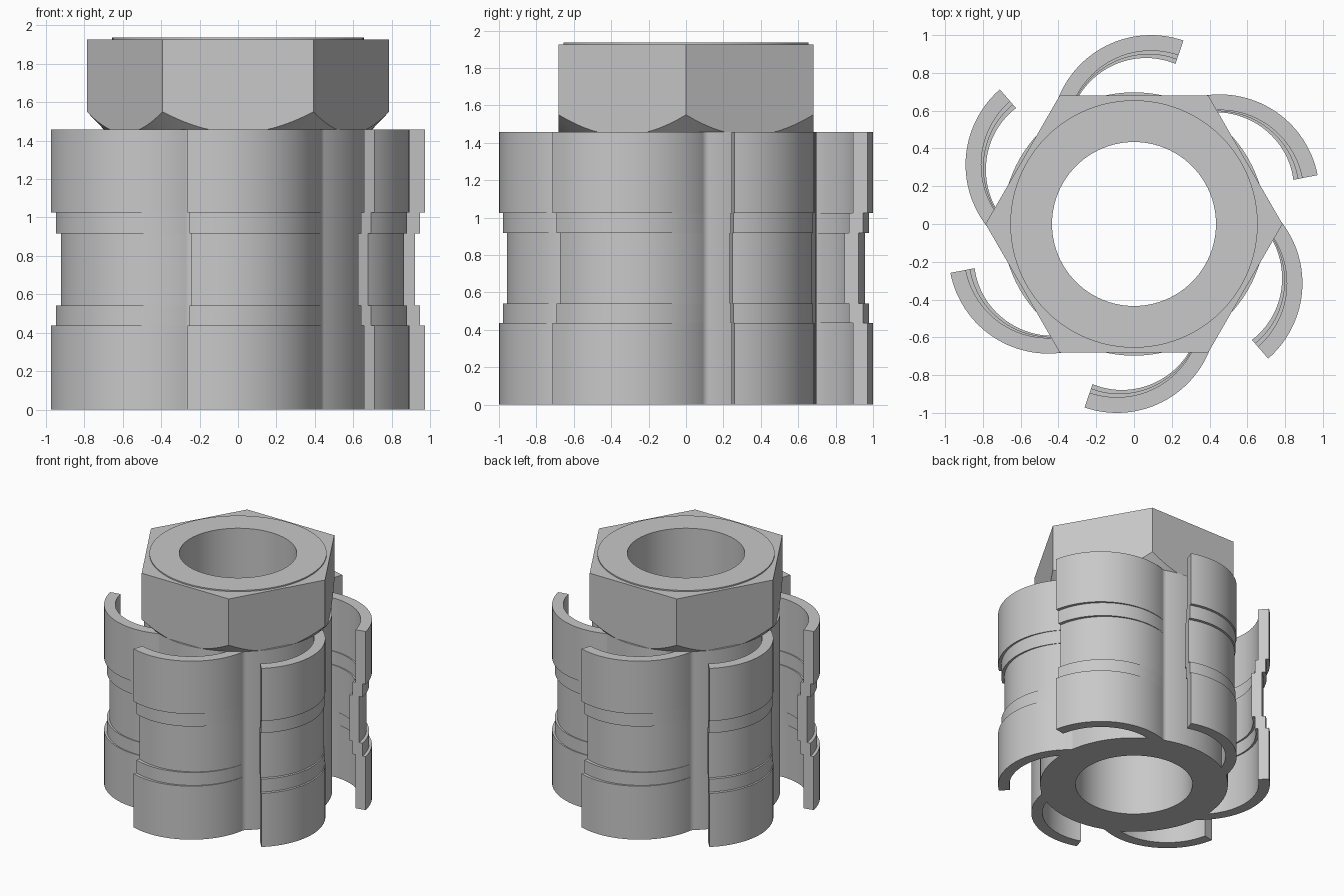
import bpy, bmesh, math
from math import cos, sin, radians, pi
from mathutils import Matrix, Vector

cube = bpy.data.objects.get("Cube")
if cube:
    bpy.data.objects.remove(cube, do_unlink=True)

# Single plain metal colour
metal = bpy.data.materials.new("plain grey metal")
metal.use_nodes = True
grey = (0.58, 0.58, 0.58, 1)
metal.diffuse_color = grey
metal.node_tree.nodes["Principled BSDF"].inputs["Base Color"].default_value = grey


def finish(bm, name, smooth=True):
    bmesh.ops.recalc_face_normals(bm, faces=bm.faces)
    mesh = bpy.data.meshes.new(name)
    bm.to_mesh(mesh)
    bm.free()
    mesh.materials.append(metal)
    obj = bpy.data.objects.new(name, mesh)
    bpy.context.collection.objects.link(obj)
    if smooth:
        smooth_object(obj)
    return obj


def smooth_object(obj):
    bpy.ops.object.select_all(action='DESELECT')
    obj.select_set(True)
    bpy.context.view_layer.objects.active = obj
    bpy.ops.object.shade_smooth_by_angle(angle=radians(25))


def lathe(name, profile, steps=96, smooth=True):
    """Revolve a closed (radius, height) profile into a ring."""
    bm = bmesh.new()
    rings = [[bm.verts.new((r * cos(2 * pi * i / steps), r * sin(2 * pi * i / steps), z))
              for r, z in profile] for i in range(steps)]
    count = len(profile)
    for i in range(steps):
        a, b = rings[i], rings[(i + 1) % steps]
        for j in range(count):
            k = (j + 1) % count
            bm.faces.new((a[j], a[k], b[k], b[j]))
    return finish(bm, name, smooth)


def prism(name, outline, low, high, smooth=True):
    bm = bmesh.new()
    base = bm.faces.new([bm.verts.new((x, y, low)) for x, y in outline])
    top = bmesh.ops.extrude_face_region(bm, geom=[base])["geom"]
    bmesh.ops.translate(bm, vec=(0, 0, high - low),
                        verts=[v for v in top if isinstance(v, bmesh.types.BMVert)])
    return finish(bm, name, smooth)


BORE, HUB, DECK, NUT_TOP = 0.434, 0.697, 1.457, 1.927

# Hub and raised washer face, both bored through
lathe("hub", [(BORE, 0), (HUB, 0), (HUB, DECK), (BORE, DECK)])
lathe("washer_face", [(BORE, NUT_TOP - 0.01), (0.655, NUT_TOP - 0.01),
                      (0.655, 1.937), (BORE, 1.937)])

# Hexagonal nut with a conical chamfer underneath
nut = lathe("hex_nut", [(BORE, DECK), (HUB, DECK), (0.86, 1.627),
                        (0.86, NUT_TOP), (BORE, NUT_TOP)], smooth=False)
hexagon = prism("hex_cutter", [(0.786 * cos(i * pi / 3), 0.786 * sin(i * pi / 3))
                               for i in range(6)], 1, 2.2, smooth=False)
cut = nut.modifiers.new("hex sides", 'BOOLEAN')
cut.operation = 'INTERSECT'
cut.solver = 'EXACT'
cut.object = hexagon
bpy.context.view_layer.update()
cut_mesh = bpy.data.meshes.new_from_object(
    nut.evaluated_get(bpy.context.evaluated_depsgraph_get()))
nut.modifiers.clear()
nut.data = cut_mesh
bpy.data.objects.remove(hexagon, do_unlink=True)
smooth_object(nut)

# Curved spring arms: wall section steps inward in bands, fading towards the root
CENTRE = Vector((0.09, 0.472))
OUTER, INNER = 0.528, 0.445
START, END, FADE = 71, 186, 105
bands = [(0, 0.437, 0), (0.437, 0.542, 0.026), (0.542, 0.917, 0.053),
         (0.917, 1.026, 0.026), (1.026, DECK, 0)]


def section(fade):
    outer = [(OUTER - d * fade, z) for lo, hi, d in bands for z in (lo, hi)]
    inner = [(INNER - d * 0.9 * fade, z) for lo, hi, d in bands for z in (lo, hi)]
    return outer + inner[::-1]


def arm(name, turn, steps=40):
    bm = bmesh.new()
    rows = []
    for i in range(steps + 1):
        deg = START + (END - START) * i / steps
        fade = max(0.004, 1 - (deg - START) / FADE)
        rows.append([bm.verts.new((CENTRE.x + r * cos(radians(deg)),
                                   CENTRE.y + r * sin(radians(deg)), z))
                     for r, z in section(fade)])
    count = len(rows[0])
    for a, b in zip(rows, rows[1:]):
        for j in range(count):
            k = (j + 1) % count
            bm.faces.new((a[j], a[k], b[k], b[j]))
    # End caps, one quad per band
    for row in (rows[0], rows[-1]):
        for n in range(len(bands)):
            j = 2 * n
            bm.faces.new((row[j], row[j + 1], row[count - 2 - j], row[count - 1 - j]))
    bm.transform(Matrix.Rotation(turn, 4, 'Z'))
    finish(bm, name)


def fillet_outline(radius=0.05, steps=8):
    """Concave blend between the outside of an arm and the hub."""
    a, b, c = HUB + radius, OUTER + radius, CENTRE.length
    bend = math.acos((a * a + c * c - b * b) / (2 * a * c))
    heading = math.atan2(CENTRE.y, CENTRE.x) + bend
    mid = Vector((a * cos(heading), a * sin(heading)))
    to_hub, to_arm = -mid.normalized(), (CENTRE - mid).normalized()
    arc = [mid + radius * to_hub.lerp(to_arm, i / steps).normalized()
           for i in range(steps + 1)]
    inside = arc[0] * 0.92
    return [inside] + arc


blend = fillet_outline()
for i in range(6):
    turn = i * pi / 3
    arm(f"spring_arm_{i + 1}", turn)
    spin = Matrix.Rotation(turn, 2)
    prism(f"arm_fillet_{i + 1}", [spin @ p for p in blend], 0, DECK)
